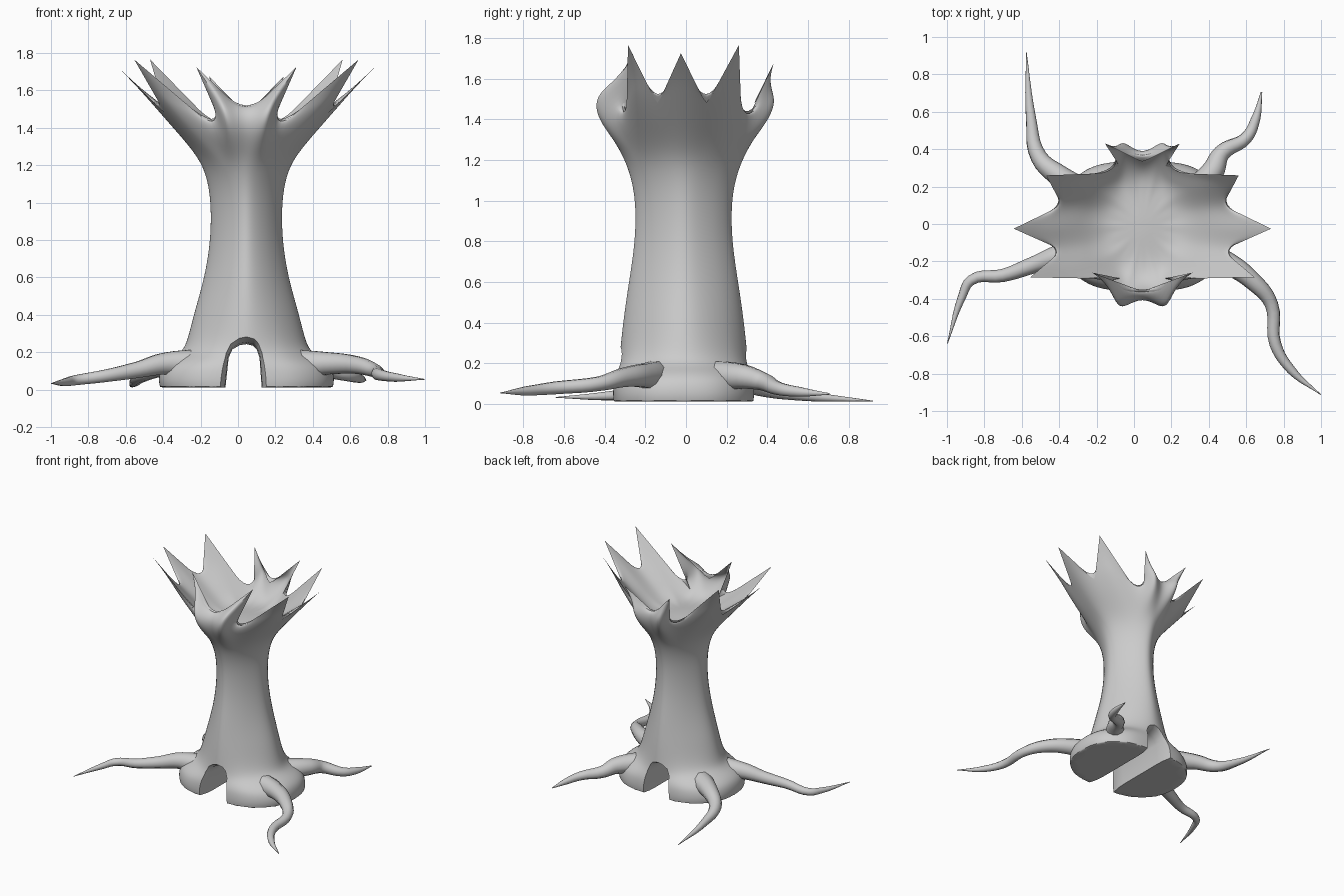
import bpy, bmesh, math
from mathutils import Vector

if "Cube" in bpy.data.objects:
    bpy.data.objects.remove(bpy.data.objects["Cube"])

CX, CY = 0.045, -0.012

# trunk sections: height, half width, half depth, squareness
SECTIONS = [(0.012, 0.47, 0.345, 3.0), (0.05, 0.48, 0.35, 3.0), (0.12, 0.47, 0.345, 2.8),
            (0.165, 0.42, 0.33, 2.3), (0.205, 0.35, 0.32, 1.9), (0.28, 0.325, 0.315, 1.6),
            (0.42, 0.29, 0.302, 1.5), (0.60, 0.233, 0.277, 1.45), (0.80, 0.199, 0.245, 1.42),
            (1.00, 0.197, 0.242, 1.42), (1.14, 0.22, 0.272, 1.45), (1.25, 0.27, 0.32, 1.55)]

# crown rim, front to back along the right half:
# angle on trunk, rim point (x from centre, y, z), bulge (x, y), rim corner sharpness
RIM = [(-90, (0.00, -0.36, 1.47), (0, -0.02), 0.6),
       (-77, (0.268, -0.26, 1.725), (-0.05, -0.28), 1),
       (-63, (0.10, -0.295, 1.34), (0, 0), 1),
       (-47, (0.60, -0.285, 1.765), (0.03, -0.01), 1),
       (-23, (0.43, -0.14, 1.47), (0, 0), 0.6),
       (0, (0.688, -0.025, 1.725), (0, 0), 1),
       (23, (0.43, 0.10, 1.47), (0, 0), 0.6),
       (47, (0.515, 0.26, 1.765), (0.03, 0.01), 1),
       (63, (0.10, 0.275, 1.34), (0, 0), 1),
       (77, (0.20, 0.43, 1.675), (-0.03, 0.15), 1),
       (90, (0.00, 0.33, 1.47), (0, 0.02), 0.6)]


def mirrored(col):
    a, (x, y, z), (bx, by), sharp = col
    return (180 - a, (-x, y, z), (-bx, by), sharp)


COLUMNS = RIM + [mirrored(c) for c in reversed(RIM[1:-1])]
RIM_RING = len(SECTIONS) + 2


def section_point(angle, z, a, b, n):
    c, s = math.cos(math.radians(angle)), math.sin(math.radians(angle))
    r = (abs(c / a) ** n + abs(s / b) ** n) ** (-1 / n)
    return Vector((CX + r * c, CY + r * s, z))


def build_trunk():
    bm = bmesh.new()
    crease_e = bm.edges.layers.float.new("crease_edge")
    crease_v = bm.verts.layers.float.new("crease_vert")
    rings = [[] for _ in range(len(SECTIONS) + 6)]
    for angle, rim, bulge, sharp in COLUMNS:
        pts = [section_point(angle, *s) for s in SECTIONS]
        top = Vector((CX + rim[0], rim[1], rim[2]))
        floor = section_point(angle, 1.33, 0.21, 0.27, 1.7)
        push = Vector((bulge[0], bulge[1], 0))
        # outer wall, rim, then inner wall back down to the bowl
        neck = pts[-1]
        pts += [neck.lerp(top, 0.4) + push * 0.75, neck.lerp(top, 0.75) + push * 0.85, top,
                floor.lerp(top, 0.75) + push * 0.65, floor.lerp(top, 0.4) + push * 0.55, floor]
        for ring, p in zip(rings, pts):
            ring.append(bm.verts.new(p))
        rings[RIM_RING][-1][crease_v] = sharp
    n = len(COLUMNS)
    for lo, hi in zip(rings, rings[1:]):
        for i in range(n):
            j = (i + 1) % n
            bm.faces.new((lo[i], lo[j], hi[j], hi[i]))
    bm.faces.new(rings[0][::-1])
    # bowl floor closed by a fan
    mid = bm.verts.new((CX, CY, 1.35))
    for i in range(n):
        bm.faces.new((rings[-1][i], rings[-1][(i + 1) % n], mid))
    for ring, value in ((rings[0], 0.7), (rings[RIM_RING], 1.0)):
        for i in range(n):
            bm.edges.get((ring[i], ring[(i + 1) % n]))[crease_e] = value
    bmesh.ops.recalc_face_normals(bm, faces=bm.faces)
    me = bpy.data.meshes.new("trunk")
    bm.to_mesh(me)
    bm.free()
    ob = bpy.data.objects.new("trunk", me)
    bpy.context.collection.objects.link(ob)
    sub = ob.modifiers.new("smooth", "SUBSURF")
    sub.levels = sub.render_levels = 3
    return ob


def build_arch_cutter():
    # arch profile in x-z, run through the trunk front to back and flared at both mouths
    prof = [(-0.075, -0.1), (-0.065, 0.03), (-0.05, 0.17), (-0.03, 0.215), (0.01, 0.238), (0.045, 0.243),
            (0.08, 0.235), (0.10, 0.215), (0.115, 0.17), (0.125, 0.03), (0.135, -0.1)]
    bm = bmesh.new()
    rows = []
    for y, grow in ((-0.6, 2.2), (-0.33, 1.18), (-0.27, 1.04), (-0.2, 1.0),
                    (0.2, 1.0), (0.27, 1.04), (0.33, 1.18), (0.6, 2.2)):
        rows.append([bm.verts.new((0.035 + (x - 0.035) * grow, y, z * grow)) for x, z in prof])
    n = len(prof)
    for a, b in zip(rows, rows[1:]):
        for i in range(n):
            bm.faces.new((a[i], a[(i + 1) % n], b[(i + 1) % n], b[i]))
    bm.faces.new(rows[0])
    bm.faces.new(rows[-1])
    bmesh.ops.recalc_face_normals(bm, faces=bm.faces)
    me = bpy.data.meshes.new("arch_cutter")
    bm.to_mesh(me)
    bm.free()
    ob = bpy.data.objects.new("arch_cutter", me)
    bpy.context.collection.objects.link(ob)
    ob.hide_render = True
    ob.hide_set(True)
    return ob


def build_root(name, pts):
    # tapered tube: x, y, z, radius
    cu = bpy.data.curves.new(name, "CURVE")
    cu.dimensions = "3D"
    cu.bevel_depth = 1.0
    cu.bevel_resolution = 3
    cu.resolution_u = 5
    cu.use_fill_caps = True
    sp = cu.splines.new("BEZIER")
    sp.bezier_points.add(len(pts) - 1)
    for bp, (x, y, z, r) in zip(sp.bezier_points, pts):
        bp.co = (x, y, z)
        bp.radius = r
        bp.handle_left_type = bp.handle_right_type = "AUTO"
    ob = bpy.data.objects.new(name, cu)
    bpy.context.collection.objects.link(ob)
    finish(ob, 50)


def finish(ob, angle):
    bpy.ops.object.select_all(action="DESELECT")
    ob.select_set(True)
    bpy.context.view_layer.objects.active = ob
    bpy.ops.object.convert(target="MESH")
    bpy.ops.object.shade_smooth_by_angle(angle=math.radians(angle))


trunk = build_trunk()
cut = trunk.modifiers.new("arch", "BOOLEAN")
cut.operation = "DIFFERENCE"
cut.solver = "EXACT"
cut.object = build_arch_cutter()
finish(trunk, 45)

# roots spreading from the four corners of the base
build_root("front_left_root", [(-0.18, -0.13, 0.13, 0.09), (-0.38, -0.165, 0.14, 0.062), (-0.54, -0.22, 0.105, 0.045),
                               (-0.70, -0.275, 0.075, 0.035), (-0.87, -0.30, 0.05, 0.028),
                               (-0.92, -0.39, 0.04, 0.022), (-0.998, -0.64, 0.033, 0.002)])
build_root("front_right_root", [(0.27, -0.13, 0.13, 0.09), (0.48, -0.20, 0.14, 0.062), (0.64, -0.31, 0.13, 0.048),
                                (0.735, -0.43, 0.10, 0.036), (0.755, -0.64, 0.08, 0.032),
                                (0.84, -0.78, 0.065, 0.024), (0.998, -0.912, 0.055, 0.002)])
build_root("back_right_root", [(0.27, 0.11, 0.13, 0.09), (0.42, 0.28, 0.135, 0.062), (0.47, 0.38, 0.11, 0.045),
                               (0.60, 0.46, 0.075, 0.033), (0.65, 0.56, 0.06, 0.025),
                               (0.682, 0.705, 0.05, 0.004)])
build_root("back_left_root", [(-0.18, 0.11, 0.13, 0.09), (-0.39, 0.25, 0.13, 0.06), (-0.51, 0.36, 0.085, 0.045),
                              (-0.55, 0.56, 0.045, 0.028), (-0.576, 0.92, 0.015, 0.002)])
